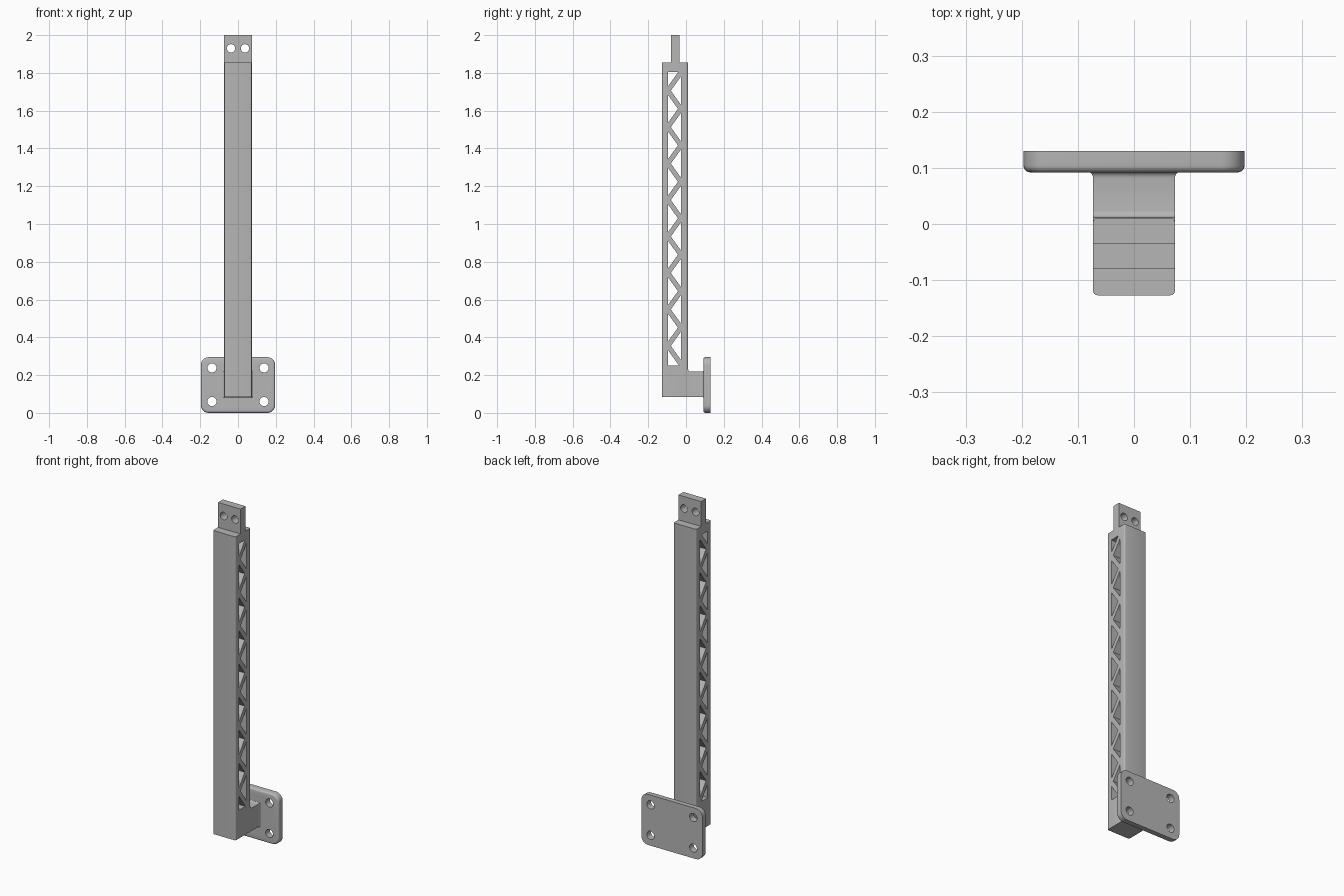
import bpy, bmesh
from math import sin, cos, pi
from mathutils import Vector

if "Cube" in bpy.data.objects:
    bpy.data.objects.remove(bpy.data.objects["Cube"])

grey = bpy.data.materials.new("plain_grey")
grey.use_nodes = True
grey.diffuse_color = (0.47, 0.47, 0.47, 1)
grey.node_tree.nodes["Principled BSDF"].inputs["Base Color"].default_value = grey.diffuse_color


def loft(bm, rings):
    """Skin a list of matching point loops and cap both ends."""
    loops = [[bm.verts.new(p) for p in ring] for ring in rings]
    for a, b in zip(loops, loops[1:]):
        for i in range(len(a)):
            j = (i + 1) % len(a)
            bm.faces.new((a[i], a[j], b[j], b[i]))
    bm.faces.new(loops[0])
    bm.faces.new(loops[-1])


def make(name, bm):
    bmesh.ops.recalc_face_normals(bm, faces=bm.faces)
    mesh = bpy.data.meshes.new(name)
    bm.to_mesh(mesh)
    bm.free()
    mesh.materials.append(grey)
    ob = bpy.data.objects.new(name, mesh)
    bpy.context.collection.objects.link(ob)
    return ob


def lofted(name, rings):
    bm = bmesh.new()
    loft(bm, rings)
    return make(name, bm)


def rounded(cx, cy, hx, hy, r, n):
    """Rounded rectangle outline, n segments per corner."""
    pts = []
    for k, (sx, sy) in enumerate(((1, 1), (-1, 1), (-1, -1), (1, -1))):
        for i in range(n + 1):
            a = (k + i / n) * pi / 2
            pts.append((cx + sx * (hx - r) + r * cos(a), cy + sy * (hy - r) + r * sin(a)))
    return pts


def cut(ob, cutter):
    """Subtract the cutter and keep the plain resulting mesh."""
    mod = ob.modifiers.new("cut", "BOOLEAN")
    mod.operation, mod.solver, mod.object = "DIFFERENCE", "EXACT", cutter
    graph = bpy.context.evaluated_depsgraph_get()
    mesh = bpy.data.meshes.new_from_object(ob.evaluated_get(graph))
    ob.modifiers.clear()
    ob.data = mesh
    bpy.data.objects.remove(cutter)


def hole_cutter(centres, radius, y0, y1):
    bm = bmesh.new()
    angles = [i * pi / 16 for i in range(32)]
    for x, z in centres:
        loft(bm, [[(x + radius * cos(a), y, z + radius * sin(a)) for a in angles] for y in (y0, y1)])
    return make("hole_cutter", bm)


W = 0.073                   # half width of the bar
BASE, SHOULDER = 0.085, 1.855

# Main column with softened vertical edges
outline = rounded(0, -0.058, W, 0.069, 0.008, 4)
column = lofted("column", [[(x, y, z) for x, y in outline] for z in (BASE, SHOULDER)])

# Zigzag lattice: triangles cut right through the sides of the column
YF, YB, LOW, HIGH = -0.096, -0.027, 0.25, 1.805
FIRST, HALF, GAP = 0.355, 0.0965, 0.022
slope = HALF / (YB - YF)
last = FIRST + 14 * HALF
triangles = []
for k in range(-1, 14):
    near, far = (YF, YB) if k % 2 else (YB, YF)
    if k == -1:             # small end triangles
        for node, end, s in ((FIRST, LOW, -1), (last, HIGH, 1)):
            start = node + s * GAP
            triangles.append([(YF, start), (YF, end), (YF + abs(end - start) / slope, end)])
        continue
    mid = FIRST + k * HALF
    inset = GAP / slope
    # base on one rail, tip toward the other
    tip = far + (inset if far < near else -inset)
    triangles.append([(near, mid - HALF + GAP), (near, mid + HALF - GAP), (tip, mid)])
# closing full triangle at the top of the back rail
triangles.append([(YB, last - HALF + GAP), (YB, last + HALF - GAP), (YF + GAP / slope, last)])
bm = bmesh.new()
for tri in triangles:
    loft(bm, [[(x, y, z) for y, z in tri] for x in (-0.2, 0.2)])
cut(column, make("lattice_cutter", bm))

# Flat tongue on top with two holes
tongue = lofted("tongue", [[(-W, y, z), (W, y, z), (W, y, 2), (-W, y, 2)]
                           for y, z in ((-0.08, SHOULDER - 0.01), (-0.035, SHOULDER - 0.01))])
cut(tongue, hole_cutter([(-0.037, 1.93), (0.037, 1.93)], 0.022, -0.2, 0.1))

# Short arm, filleted into the column at its top and flared into the plate
R = 0.012
sections = [(0.0, 0, R, 0)]
steps = [i * pi / 10 for i in range(6)]
sections += [(0.012 + R * (1 - cos(a)), 0, R * (1 - sin(a)), 0) for a in steps]
sections += [(0.094 - R + R * sin(a), R * (1 - cos(a)), R * (1 - cos(a)), R * (1 - cos(a))) for a in steps]
arm = lofted("arm", [[(-W - d, y, BASE - b), (W + d, y, BASE - b),
                      (W + d, y, 0.218 + t), (-W - d, y, 0.218 + t)] for y, d, t, b in sections])

# Mounting plate with rounded front rim and four holes
E = 0.012
rings = []
for y, inset in [(0.092 + E * (1 - sin(a)), E * (1 - cos(a))) for a in reversed(steps)] + [(0.13, 0)]:
    rings.append([(x, y, z) for x, z in rounded(0, 0.1475, 0.197 - inset, 0.1475 - inset, 0.042 - inset, 8)])
plate = lofted("mounting_plate", rings)
cut(plate, hole_cutter([(x, z) for x in (-0.138, 0.138) for z in (0.06, 0.238)], 0.024, 0, 0.3))

# Smooth the rounded parts, keep edges crisp
bpy.ops.object.select_all(action="DESELECT")
for ob in (column, tongue, arm, plate):
    ob.select_set(True)
bpy.context.view_layer.objects.active = column
bpy.ops.object.shade_smooth_by_angle(angle=pi / 6)
